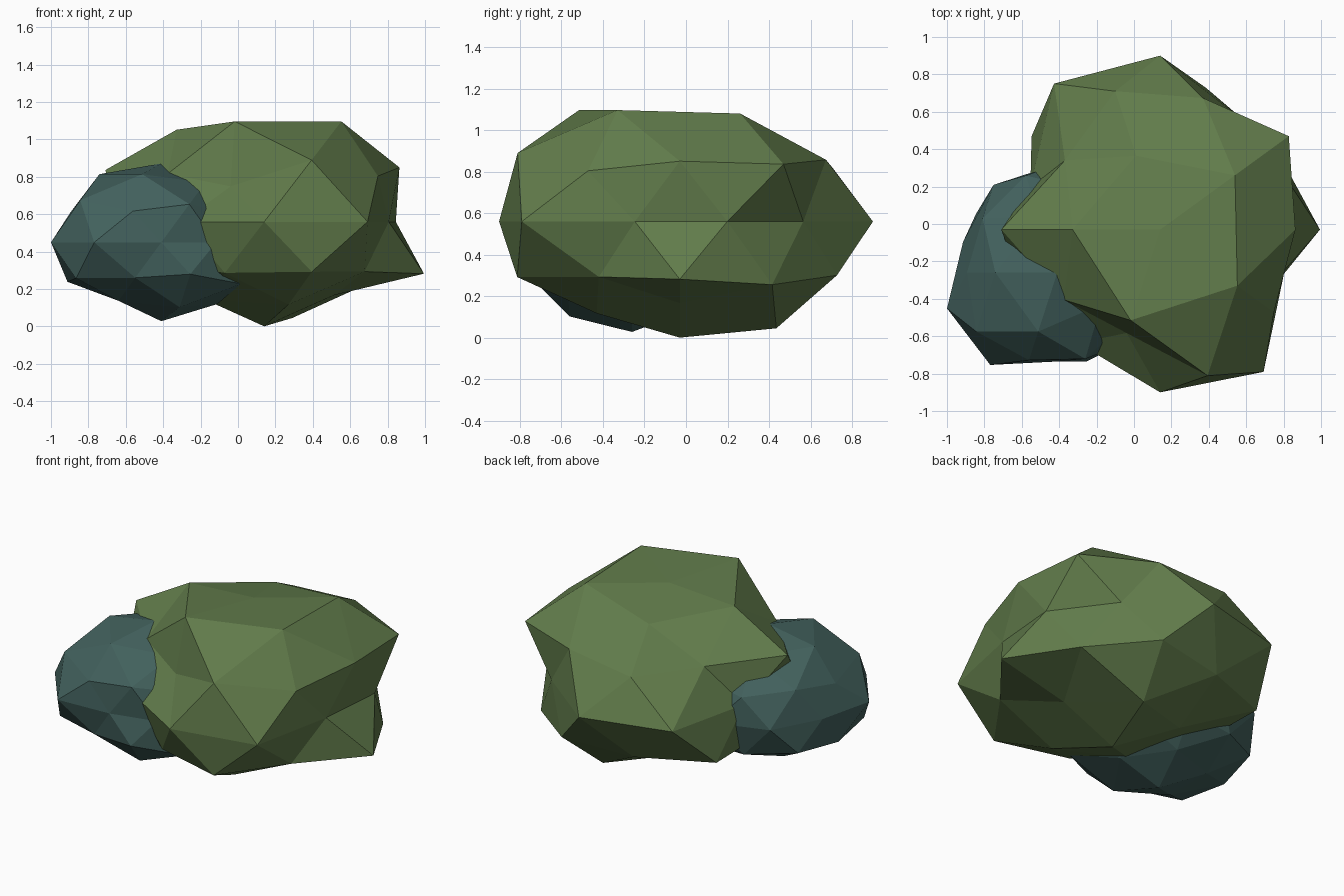
import bpy, bmesh, math

if "Cube" in bpy.data.objects:
    bpy.data.objects.remove(bpy.data.objects["Cube"])


def material(name, rgb):
    mat = bpy.data.materials.new(name)
    mat.diffuse_color = (*rgb, 1)
    mat.use_nodes = True
    mat.node_tree.nodes["Principled BSDF"].inputs["Base Color"].default_value = mat.diffuse_color
    return mat


def clump(name, centre, squash, radii, mat):
    """Faceted icosphere, each vertex pushed to its own radius (bottom ring to top)."""
    bm = bmesh.new()
    bmesh.ops.create_icosphere(bm, subdivisions=2, radius=1)
    for v in bm.verts:                      # half turn about z
        v.co.x, v.co.y = -v.co.x, -v.co.y

    def ring_order(v):
        angle = round(math.degrees(math.atan2(v.co.y, v.co.x))) % 360
        return (round(v.co.z, 1), angle)

    for v, r in zip(sorted(bm.verts, key=ring_order), radii):
        d = v.co.normalized() * r
        v.co = (d.x, d.y, d.z * squash)
    bmesh.ops.recalc_face_normals(bm, faces=bm.faces)
    mesh = bpy.data.meshes.new(name)
    bm.to_mesh(mesh)
    bm.free()
    mesh.materials.append(mat)
    obj = bpy.data.objects.new(name, mesh)
    obj.location = centre
    bpy.context.collection.objects.link(obj)
    return obj


# Large green clump
clump("large_bush", (0.14, -0.03, 0.56), 0.65, [
    .86,
    .71, .93, .75, .75, .80,
    .89, .85, .80, .80, .78,
    .955, .89, .95, .75, .92,
    .74, .735, .93, .965, .73, .80, .75, .87, .94, .70,
    .95, .87, .95, .65, .84,
    .85, .87, .74, .75, .965,
    .94, .79, .89, .97, .97,
    .80], material("leaf_green", (0.12, 0.20, 0.07)))

# Small teal clump at the front left
clump("small_bush", (-0.41, -0.26, 0.45), 0.68, [
    .62,
    .57, .55, .54, .54, .60,
    .55, .58, .59, .53, .62,
    .55, .55, .60, .63, .56,
    .55, .55, .58, .58, .53, .62, .61, .475, .50, .55,
    .50, .61, .54, .55, .50,
    .50, .55, .58, .63, .57,
    .50, .60, .63, .63, .55,
    .62], material("leaf_teal", (0.055, 0.12, 0.11)))
